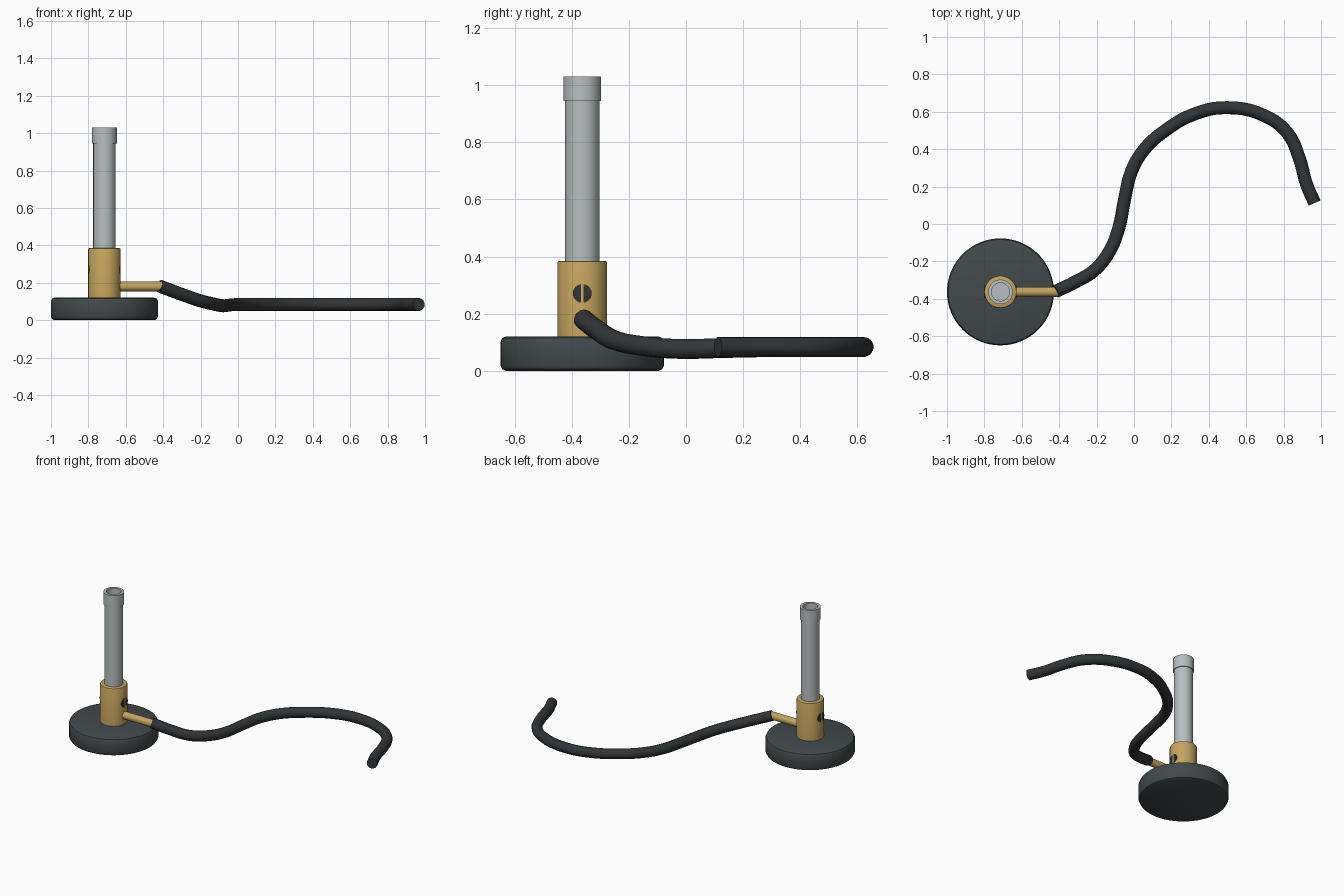
import bpy, bmesh, math
from mathutils import Vector, Matrix

if "Cube" in bpy.data.objects:
    bpy.data.objects.remove(bpy.data.objects["Cube"])

CX, CY = -0.714, -0.363   # burner axis


def material(name, rgb):
    m = bpy.data.materials.new(name)
    m.diffuse_color = (*rgb, 1)
    m.use_nodes = True
    m.node_tree.nodes["Principled BSDF"].inputs["Base Color"].default_value = m.diffuse_color
    return m


iron = material("dark_iron", (0.055, 0.068, 0.072))
brass = material("brass", (0.56, 0.37, 0.11))
steel = material("steel", (0.48, 0.52, 0.53))
rubber = material("rubber", (0.03, 0.036, 0.039))
black = material("hole_black", (0.03, 0.035, 0.04))


def finish(ob, mat):
    ob.data.materials.append(mat)
    bpy.ops.object.select_all(action='DESELECT')
    ob.select_set(True)
    bpy.context.view_layer.objects.active = ob
    bpy.ops.object.shade_smooth_by_angle(angle=math.radians(35))


def lathe(name, profile, mat, matrix=None, sides=48):
    """Spin (radius, height) points about an axis; radius 0 closes an end."""
    bm = bmesh.new()
    verts = [bm.verts.new((r, 0, z)) for r, z in profile]
    edges = [bm.edges.new(p) for p in zip(verts, verts[1:])]
    bmesh.ops.spin(bm, geom=verts + edges, cent=(0, 0, 0), axis=(0, 0, 1),
                   angle=math.tau, steps=sides, use_duplicate=False)
    bmesh.ops.remove_doubles(bm, verts=bm.verts, dist=1e-5)
    bmesh.ops.recalc_face_normals(bm, faces=bm.faces)
    me = bpy.data.meshes.new(name)
    bm.to_mesh(me)
    bm.free()
    me.transform(matrix or Matrix.Translation((CX, CY, 0)))
    ob = bpy.data.objects.new(name, me)
    bpy.context.collection.objects.link(ob)
    finish(ob, mat)
    return ob


def along_x(x, z):
    return Matrix.Translation((x, CY, z)) @ Matrix.Rotation(math.pi / 2, 4, 'Y')


# Heavy round foot with softened rims
lathe("base", [(0, 0), (0.268, 0), (0.280, 0.006), (0.286, 0.018), (0.286, 0.102),
               (0.280, 0.115), (0.268, 0.12), (0, 0.12)], iron, sides=64)

# Brass air collar
lathe("collar", [(0, 0.11), (0.087, 0.11), (0.087, 0.378), (0.085, 0.383),
                 (0.080, 0.385), (0, 0.385)], brass)

# Steel barrel, open at the top, with its thicker lip
lathe("barrel", [(0, 0.37), (0.06, 0.37), (0.06, 1.028), (0.048, 1.028),
                 (0.048, 0.39), (0, 0.39)], steel)
lathe("barrel_lip", [(0.055, 0.945), (0.066, 0.945), (0.066, 1.03),
                     (0.048, 1.03), (0.048, 1.0)], steel)

# Dark air holes through the collar, left to right
lathe("air_holes", [(0, -0.0867), (0.033, -0.0867), (0.033, 0.0867), (0, 0.0867)],
      black, along_x(CX, 0.271), sides=24)

# Brass gas inlet
lathe("gas_inlet", [(0, 0), (0.026, 0), (0.026, 0.27), (0, 0.27)],
      brass, along_x(-0.67, 0.18), sides=24)

# Rubber hose swept along a smooth path
path = [(-0.42, -0.361, 0.182), (-0.318, -0.312, 0.144), (-0.21, -0.246, 0.106),
        (-0.13, -0.144, 0.086), (-0.083, -0.027, 0.077), (-0.05, 0.134, 0.080),
        (-0.013, 0.283, 0.083), (0.056, 0.40, 0.084), (0.163, 0.497, 0.084),
        (0.323, 0.588, 0.084), (0.50, 0.622, 0.084), (0.70, 0.578, 0.084),
        (0.82, 0.487, 0.084), (0.885, 0.348, 0.084), (0.922, 0.214, 0.084),
        (0.966, 0.112, 0.084)]
cu = bpy.data.curves.new("hose", 'CURVE')
cu.dimensions = '3D'
cu.bevel_depth = 0.035
cu.bevel_resolution = 4
cu.resolution_u = 5
cu.use_fill_caps = True
sp = cu.splines.new('BEZIER')
sp.bezier_points.add(len(path) - 1)
for p, co in zip(sp.bezier_points, path):
    p.co = co
    p.handle_left_type = p.handle_right_type = 'AUTO'
hose = bpy.data.objects.new("hose", cu)
bpy.context.collection.objects.link(hose)
bpy.ops.object.select_all(action='DESELECT')
hose.select_set(True)
bpy.context.view_layer.objects.active = hose
bpy.ops.object.convert(target='MESH')
finish(bpy.context.view_layer.objects.active, rubber)
